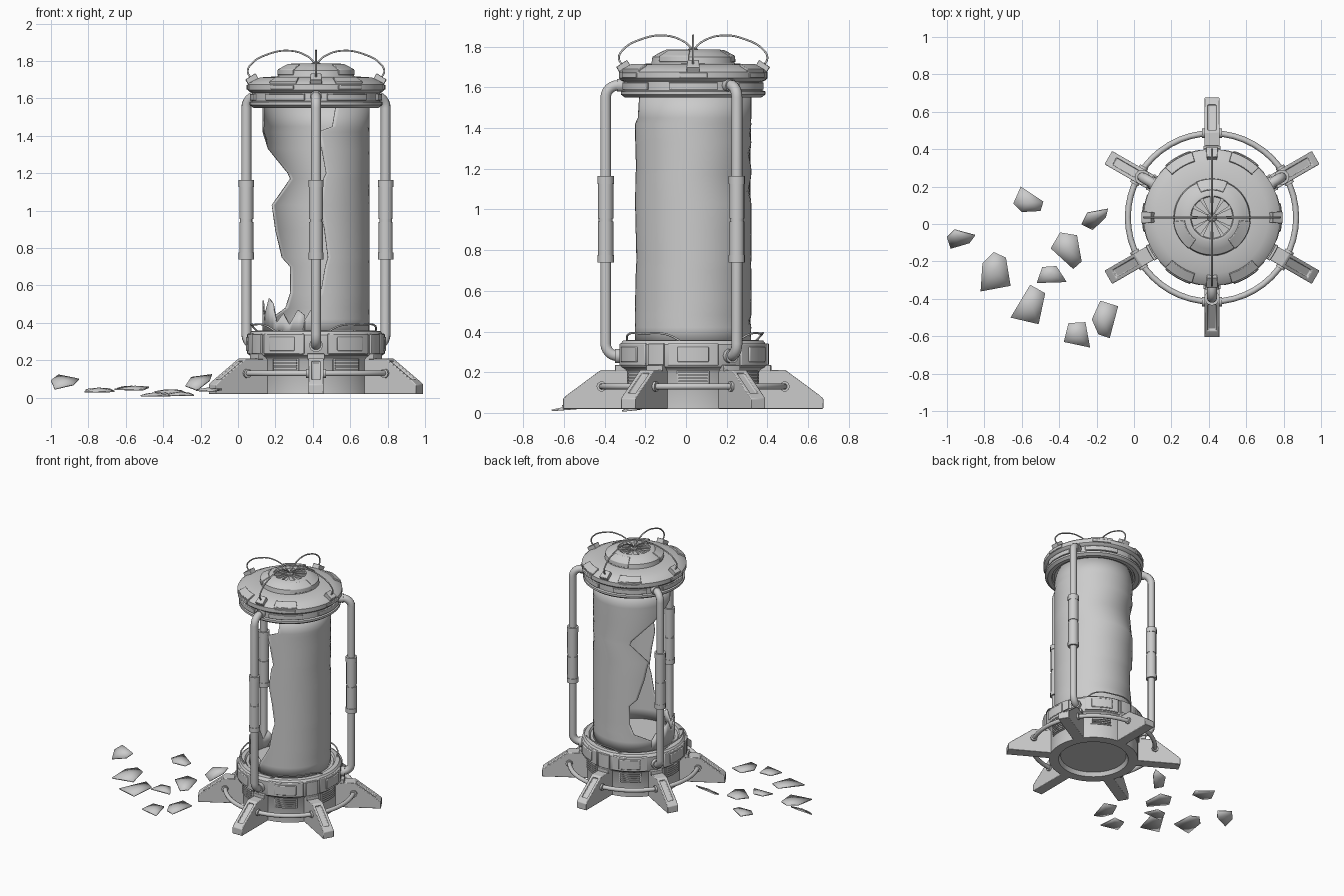
import bpy, bmesh, math
from mathutils import Vector

if "Cube" in bpy.data.objects:
    bpy.data.objects.remove(bpy.data.objects["Cube"])

CX, CY = 0.417, 0.035          # tank axis
rad = math.radians


def finish(ob, angle=35):
    me = ob.data
    me.polygons.foreach_set("use_smooth", [True] * len(me.polygons))
    me.set_sharp_from_angle(angle=rad(angle))


def make(name, verts, faces, ang=0.0, loc=(CX, CY, 0), solid=0, bevel=0):
    me = bpy.data.meshes.new(name)
    me.from_pydata([tuple(v) for v in verts], [], faces)
    bm = bmesh.new()
    bm.from_mesh(me)
    bmesh.ops.remove_doubles(bm, verts=bm.verts, dist=1e-5)
    bmesh.ops.recalc_face_normals(bm, faces=bm.faces)
    bm.to_mesh(me)
    bm.free()
    ob = bpy.data.objects.new(name, me)
    bpy.context.scene.collection.objects.link(ob)
    ob.location = loc
    ob.rotation_euler[2] = rad(ang)
    if solid:
        m = ob.modifiers.new("thickness", 'SOLIDIFY')
        m.thickness = solid
        m.offset = 0
    if bevel:
        m = ob.modifiers.new("bevel", 'BEVEL')
        m.width, m.segments, m.limit_method = bevel, 2, 'ANGLE'
    finish(ob)
    return ob


def pol(r, a, z):
    return Vector((r * math.cos(rad(a)), r * math.sin(rad(a)), z))


def lathe(name, prof, n=72):
    verts = [pol(r, 360 * i / n, z) for i in range(n) for r, z in prof]
    k = len(prof)
    faces = [(i * k + j, (i + 1) % n * k + j, (i + 1) % n * k + j + 1, i * k + j + 1)
             for i in range(n) for j in range(k - 1)]
    return make(name, verts, faces)


def arc_panel(name, prof, ang, half, bevel=0.003, n=8):
    """Closed r/z section swept over a short arc around the axis."""
    k = len(prof)
    verts = [pol(r, -half + 2 * half * i / n, z) for i in range(n + 1) for r, z in prof]
    faces = [(i * k + j, (i + 1) * k + j, (i + 1) * k + (j + 1) % k, i * k + (j + 1) % k)
             for i in range(n) for j in range(k)]
    faces += [tuple(range(k)), tuple(n * k + j for j in reversed(range(k)))]
    return make(name, verts, faces, ang, bevel=bevel)


def rect(r0, r1, z0, z1):
    return [(r0, z0), (r1, z0), (r1, z1), (r0, z1)]


def tube(name, pts, radius, ang=0.0, auto=False, cyclic=False):
    cu = bpy.data.curves.new(name, 'CURVE')
    cu.dimensions, cu.bevel_depth, cu.bevel_resolution = '3D', radius, 3
    cu.use_fill_caps = True
    sp = cu.splines.new('BEZIER')
    sp.bezier_points.add(len(pts) - 1)
    sp.use_cyclic_u = cyclic
    for p, co in zip(sp.bezier_points, pts):
        p.co = co
        p.handle_left_type = p.handle_right_type = 'AUTO' if auto else 'VECTOR'
    sp.resolution_u = 8 if auto else 1
    tmp = bpy.data.objects.new(name + "_path", cu)
    bpy.context.scene.collection.objects.link(tmp)
    dg = bpy.context.evaluated_depsgraph_get()
    me = bpy.data.meshes.new_from_object(tmp.evaluated_get(dg))
    bpy.data.objects.remove(tmp)
    ob = bpy.data.objects.new(name, me)
    bpy.context.scene.collection.objects.link(ob)
    ob.location = (CX, CY, 0)
    ob.rotation_euler[2] = rad(ang)
    finish(ob, 50)
    return ob


# Base drum and cap
lathe("base_drum", [(0, .05), (.24, .05), (.255, .02), (.325, .02), (.325, .2), (.335, .215),
                    (.355, .225), (.36, .235), (.36, .335), (.345, .355), (.315, .358),
                    (.305, .345), (0, .345)])
lathe("cap", [(0, 1.56), (.30, 1.56), (.305, 1.55), (.335, 1.55), (.355, 1.565), (.355, 1.58),
              (.342, 1.585), (.342, 1.628), (.355, 1.635), (.365, 1.645), (.365, 1.675),
              (.355, 1.685), (.30, 1.712), (.205, 1.718), (.2, 1.75), (.17, 1.768), (.13, 1.787),
              (.115, 1.787), (.11, 1.772), (0, 1.772)])

# Cap fan grille
lathe("fan_hub", [(0, 1.77), (.025, 1.77), (.025, 1.788), (.018, 1.793), (0, 1.793)], 24)
for i in range(12):
    arc_panel("fan_blade", rect(.022, .114, 1.77, 1.785), i * 30, 5, 0, 2)

# Cap panels
for a in (60, 120, 240, 300):
    arc_panel("cap_slope_panel", [(.362, 1.67), (.366, 1.69), (.315, 1.717), (.31, 1.70)], a, 13)
for a in range(0, 360, 60):
    arc_panel("cap_band_panel", rect(.335, .353, 1.589, 1.624), a, 20)
    arc_panel("cap_flange_plate", rect(.35, .372, 1.648, 1.672), a, 11)
for a in (90, 210, 330):
    arc_panel("crown_panel", [(.19, 1.725), (.208, 1.725), (.206, 1.755), (.15, 1.785), (.14, 1.77)], a, 24)

# Wires and sockets on the cap
wire = [(.0, 1.785), (.045, 1.825), (.14, 1.855), (.26, 1.835), (.345, 1.785), (.365, 1.745), (.345, 1.705)]
for a in (0, 90, 180, 270):
    tube("cap_wire", [(r, 0, z) for r, z in wire], .005, a, auto=True)
    arc_panel("wire_socket", [(.36, 1.67), (.378, 1.70), (.325, 1.735), (.305, 1.70)], a, 5)

# Base panels and vents
for a in range(0, 360, 60):
    arc_panel("base_panel_frame", rect(.345, .368, .232, .342), a, 20, .005)
    arc_panel("base_panel_plate", rect(.35, .375, .25, .325), a, 12, .005)
    arc_panel("vent_back", rect(.31, .331, .13, .21), a, 14)
    for i in range(5):
        arc_panel("vent_slat", rect(.32, .341, .136 + i * .015, .145 + i * .015), a, 12, 0)

# Legs with recessed sloping face, ring collars
leg_prof = [(.29, .02), (.64, .02), (.64, .07), (.62, .088), (.455, .21), (.29, .21)]
for a in range(30, 390, 60):
    n = len(leg_prof)
    verts = [(r, s * .041, z) for s in (-1, 1) for r, z in leg_prof]
    faces = [tuple(range(n)), tuple(range(n, 2 * n))]
    faces += [(i, (i + 1) % n, (i + 1) % n + n, i + n) for i in range(n)]
    leg = make("leg", verts, faces, a, bevel=.004)
    bm = bmesh.new()
    bm.from_mesh(leg.data)
    slope = [f for f in bm.faces if f.normal.z > .5 and f.normal.x > .3]
    slope = [max(slope, key=lambda f: f.calc_area())]
    bmesh.ops.inset_region(bm, faces=slope, thickness=.018, use_even_offset=True)
    bmesh.ops.inset_region(bm, faces=slope, thickness=.003, depth=-.014)
    bm.to_mesh(leg.data)
    bm.free()
    finish(leg)
    tube("leg_collar", [(.45, -.054, .13), (.45, .054, .13)], .025, a)
    arc_panel("leg_mount", rect(.32, .385, .205, .235), a, 7)
    if a % 120 == 90:
        arc_panel("leg_mount_plate", rect(.35, .372, .235, .34), a, 7)
tube("base_ring_pipe", [pol(.45, i * 7.5, .13) for i in range(48)], .016, cyclic=True)

# Side pipes with sleeves
R, B = .43, .06
low = [(R - B + B * math.sin(rad(t)), .28 + B - B * math.cos(rad(t))) for t in range(0, 91, 15)]
high = [(r, 1.89 - z) for r, z in reversed(low)]
for a in (30, 150, 270):
    path = [(.33, .28)] + low + high + [(.33, 1.61)]
    tube("side_pipe", [(r, 0, z) for r, z in path], .027, a)
    tube("pipe_base_collar", [(.345, 0, .28), (.385, 0, .28)], .037, a)
    tube("pipe_top_collar", [(.335, 0, 1.61), (.375, 0, 1.61)], .033, a)
    for z0, z1, r in ((.75, .94, .038), (.955, 1.155, .038), (.745, 1.16, .034),
                      (.74, .775, .041), (1.125, 1.165, .041)):
        tube("pipe_sleeve", [(R, 0, z0), (R, 0, z1)], r, a)

# Broken glass wall: height, back edge angle, front edge angle
GR = .282
edge = [(1.56, 190, 292), (1.45, 186, 288), (1.42, 178, 272), (1.33, 154, 276), (1.2, 122, 281),
        (1.17, 119, 278), (1.03, 146, 274), (.9, 140, 279), (.75, 130, 283), (.7, 119, 280),
        (.56, 119, 275), (.48, 125, 266), (.42, 150, 258), (.34, 160, 255)]
N = 60
verts = [pol(GR, f + (b + 360 - f) * i / N, z) for z, b, f in edge for i in range(N + 1)]
faces = [(j * (N + 1) + i, j * (N + 1) + i + 1, (j + 1) * (N + 1) + i + 1, (j + 1) * (N + 1) + i)
         for j in range(len(edge) - 1) for i in range(N)]
make("glass_wall", verts, faces, solid=.008)

# Jagged glass stump along the opening
tops = [(150, .42), (158, .47), (166, .41), (174, .50), (182, .52), (190, .44), (198, .46),
        (208, .53), (216, .50), (222, .40), (232, .45), (240, .39), (250, .47), (258, .44)]
verts = [pol(GR, a, z) for a, t in tops for z in (.34, t)]
make("glass_stump", verts, [(2 * i, 2 * i + 2, 2 * i + 3, 2 * i + 1) for i in range(len(tops) - 1)],
     solid=.008)

# Loose hoses lying on the base rim
for a0 in (40, 160, 280):
    pts = [pol(.33, a0, .35), pol(.345, a0 + 12, .385), pol(.345, a0 + 35, .39),
           pol(.34, a0 + 58, .385), pol(.325, a0 + 70, .35)]
    tube("rim_hose", pts, .005, auto=True)

# Glass shards on the floor: outline, height, tilt
shards = [
    ([(-.645, .11), (-.605, .2), (-.485, .12), (-.5, .07), (-.6, .065)], .05, .1),
    ([(-.28, 0), (-.25, .06), (-.14, .08), (-.15, .04), (-.22, -.03)], .085, .75),
    ([(-1, -.07), (-.96, -.03), (-.85, -.06), (-.88, -.1), (-.98, -.13)], .085, .75),
    ([(-.82, -.36), (-.81, -.21), (-.75, -.15), (-.685, -.18), (-.66, -.33)], .04, .08),
    ([(-.445, -.13), (-.395, -.045), (-.305, -.06), (-.28, -.2), (-.325, -.24)], .03, .1),
    ([(-.52, -.315), (-.49, -.23), (-.415, -.225), (-.36, -.31)], .014, .1),
    ([(-.66, -.5), (-.555, -.325), (-.475, -.37), (-.51, -.535)], .05, .08),
    ([(-.225, -.51), (-.18, -.41), (-.085, -.44), (-.13, -.61), (-.19, -.59)], .04, .05),
    ([(-.375, -.63), (-.35, -.53), (-.26, -.525), (-.235, -.66)], .018, .08)]
for pts, h, tilt in shards:
    k = len(pts)
    mx, my = sum(p[0] for p in pts) / k, sum(p[1] for p in pts) / k
    verts = [(x, y, h + tilt * (y - my)) for x, y in pts] + [(mx, my, h + .01)]
    make("glass_shard", verts, [(i, (i + 1) % k, k) for i in range(k)], loc=(0, 0, 0), solid=.008)
